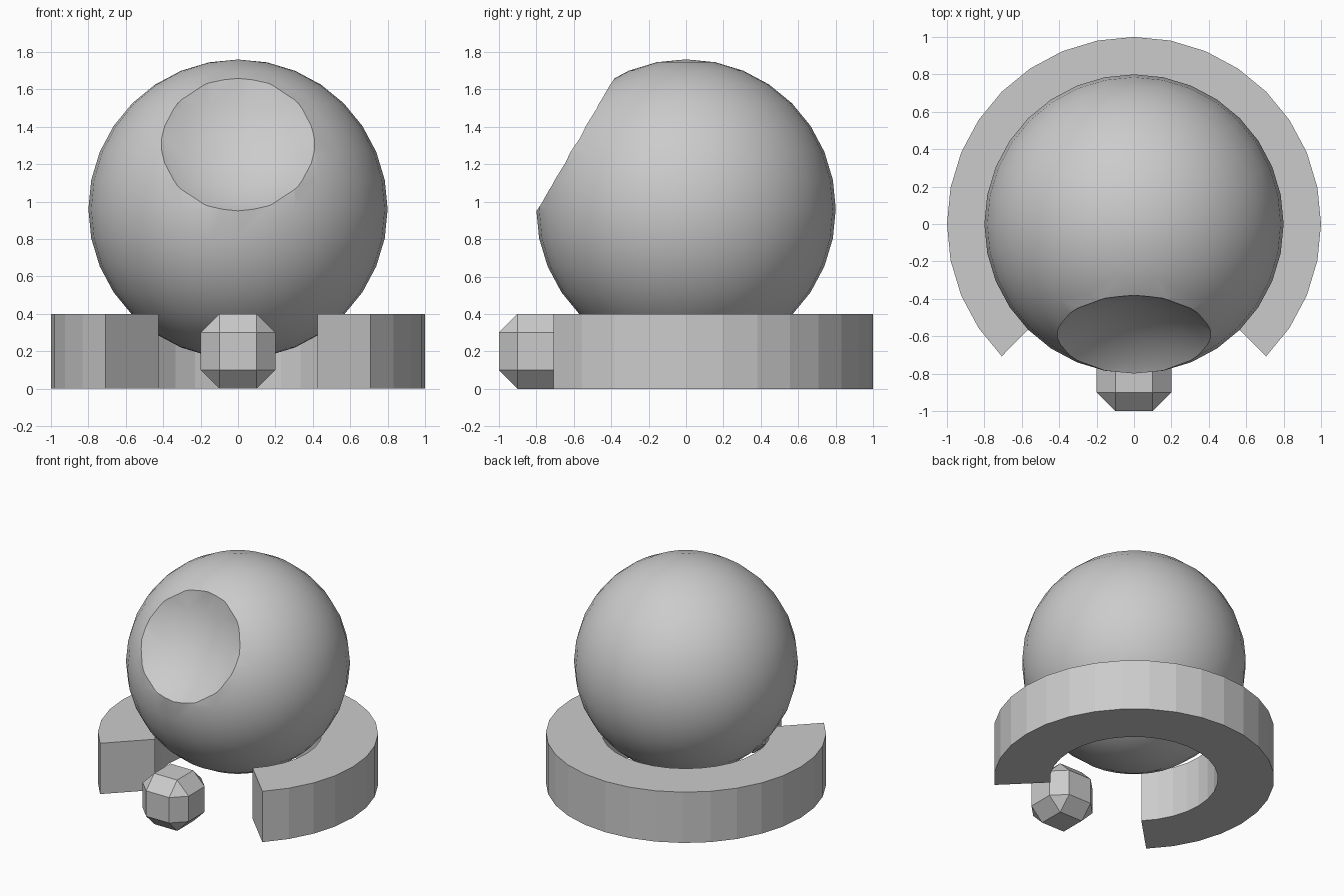
import bpy, bmesh
from math import sin, cos, radians

if "Cube" in bpy.data.objects:
    bpy.data.objects.remove(bpy.data.objects["Cube"])


def uv_sphere(name, radius, location):
    bpy.ops.mesh.primitive_uv_sphere_add(segments=32, ring_count=16, radius=radius, location=location)
    ob = bpy.context.object
    ob.name = name
    bpy.ops.object.shade_smooth()
    return ob


def apply_modifiers(ob):
    bpy.ops.object.select_all(action='DESELECT')
    ob.select_set(True)
    bpy.context.view_layer.objects.active = ob
    for mod in list(ob.modifiers):
        bpy.ops.object.modifier_apply(modifier=mod.name)


# Big ball with a concave dish scooped out of its upper front
ball = uv_sphere("ball", 0.8, (0, 0, 0.96))
cutter = uv_sphere("dish_cutter", 0.8, (0, -1.18, 1.65))
cutter.hide_render = True
scoop = ball.modifiers.new("dish", 'BOOLEAN')
scoop.operation = 'DIFFERENCE'
scoop.solver = 'EXACT'
scoop.object = cutter
apply_modifiers(ball)
bpy.data.objects.remove(cutter)
bpy.ops.object.shade_smooth_by_angle(angle=radians(30))

# Base ring: rectangular section swept 270 degrees, open at the front
STEPS = 24
section = [(0.6, 0), (1, 0), (1, 0.4), (0.6, 0.4)]
bm = bmesh.new()
loops = []
for i in range(STEPS + 1):
    a = radians(-45 + 270 * i / STEPS)
    loops.append([bm.verts.new((r * cos(a), r * sin(a), z)) for r, z in section])
for l0, l1 in zip(loops, loops[1:]):
    for k in range(4):
        n = (k + 1) % 4
        bm.faces.new((l0[k], l0[n], l1[n], l1[k]))
bm.faces.new(loops[0])
bm.faces.new(loops[-1][::-1])
bmesh.ops.recalc_face_normals(bm, faces=bm.faces)
mesh = bpy.data.meshes.new("base_ring")
bm.to_mesh(mesh)
bm.free()
bpy.context.collection.objects.link(bpy.data.objects.new("base_ring", mesh))

# Small chamfered cube in the gap of the ring
bpy.ops.mesh.primitive_cube_add(size=0.4, location=(0, -0.8, 0.2))
knob = bpy.context.object
knob.name = "front_knob"
chamfer = knob.modifiers.new("chamfer", 'BEVEL')
chamfer.width = 0.1
chamfer.segments = 1
apply_modifiers(knob)
